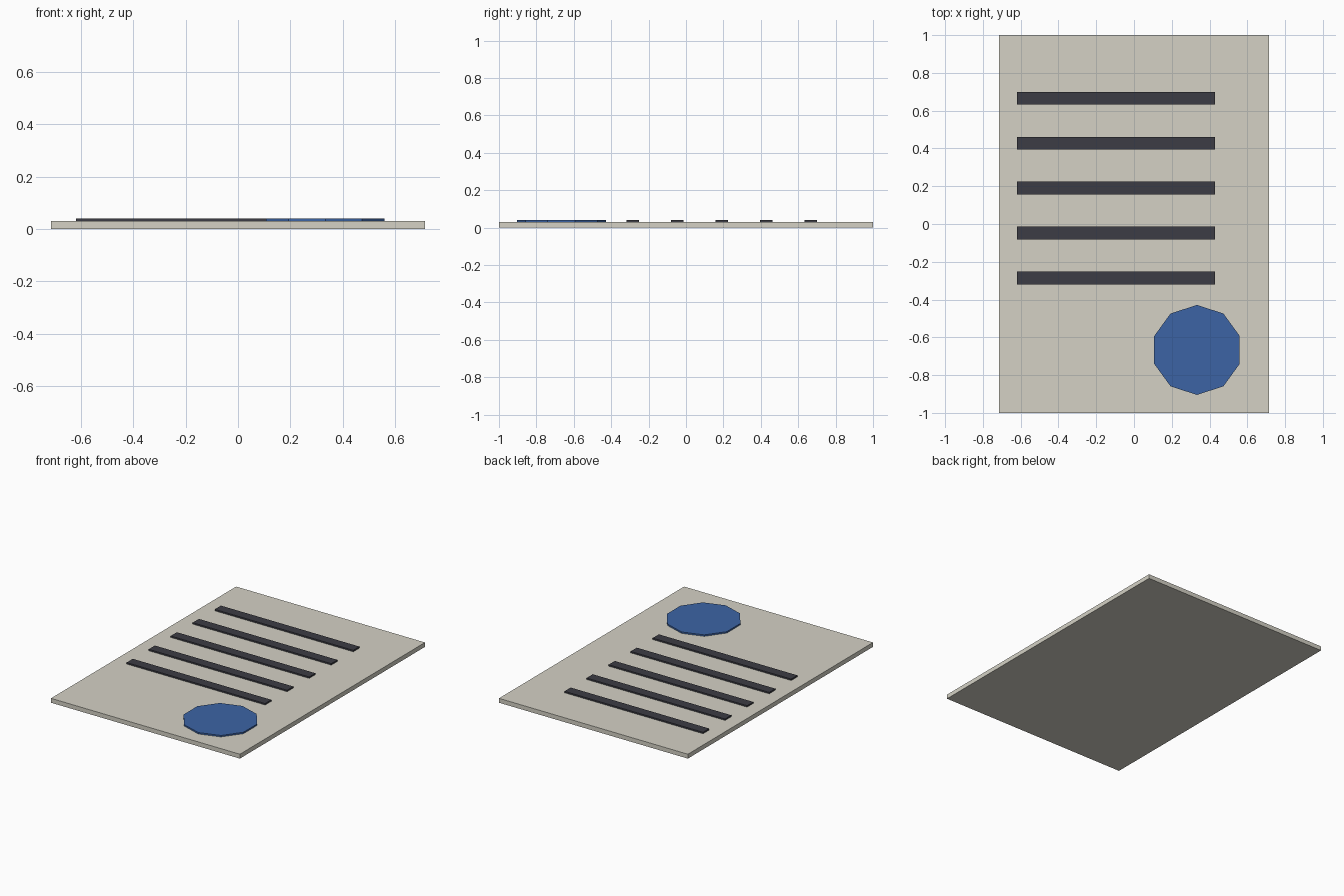
import bpy
import math

if "Cube" in bpy.data.objects:
    bpy.data.objects.remove(bpy.data.objects["Cube"])

U = 1 / 21        # the sheet is 30 x 42 of these units
SHEET_TOP = 0.03
MARK_TOP = 0.04


def material(name, rgb):
    mat = bpy.data.materials.new(name)
    mat.diffuse_color = (*rgb, 1)
    mat.use_nodes = True
    mat.node_tree.nodes["Principled BSDF"].inputs["Base Color"].default_value = mat.diffuse_color
    return mat


def finish(name, mat):
    ob = bpy.context.object
    ob.name = name
    ob.data.materials.append(mat)
    bpy.ops.object.transform_apply(location=False, rotation=True, scale=True)
    return ob


def box(name, x, y, w, d, z0, z1, mat):
    bpy.ops.mesh.primitive_cube_add(size=1, location=(x, y, (z0 + z1) / 2))
    bpy.context.object.scale = (w, d, z1 - z0)
    return finish(name, mat)


paper = material("paper", (0.66, 0.64, 0.56))
ink = material("ink", (0.045, 0.045, 0.058))
blue = material("seal_blue", (0.045, 0.127, 0.376))

# Sheet
box("sheet", 0, 0, 30 * U, 42 * U, 0, SHEET_TOP, paper)

# Five raised text bars, evenly spaced and set to the left
for i in range(5):
    box(f"text_bar_{i + 1}", -2 * U, (14 - 5 * i) * U, 22 * U, 1.4 * U,
        SHEET_TOP, MARK_TOP, ink)

# Ten-sided seal with a corner pointing along +y
bpy.ops.mesh.primitive_cylinder_add(
    vertices=10, radius=5 * U, depth=MARK_TOP - SHEET_TOP,
    location=(7 * U, -14 * U, (SHEET_TOP + MARK_TOP) / 2),
    rotation=(0, 0, math.radians(36)))
finish("seal", blue)
